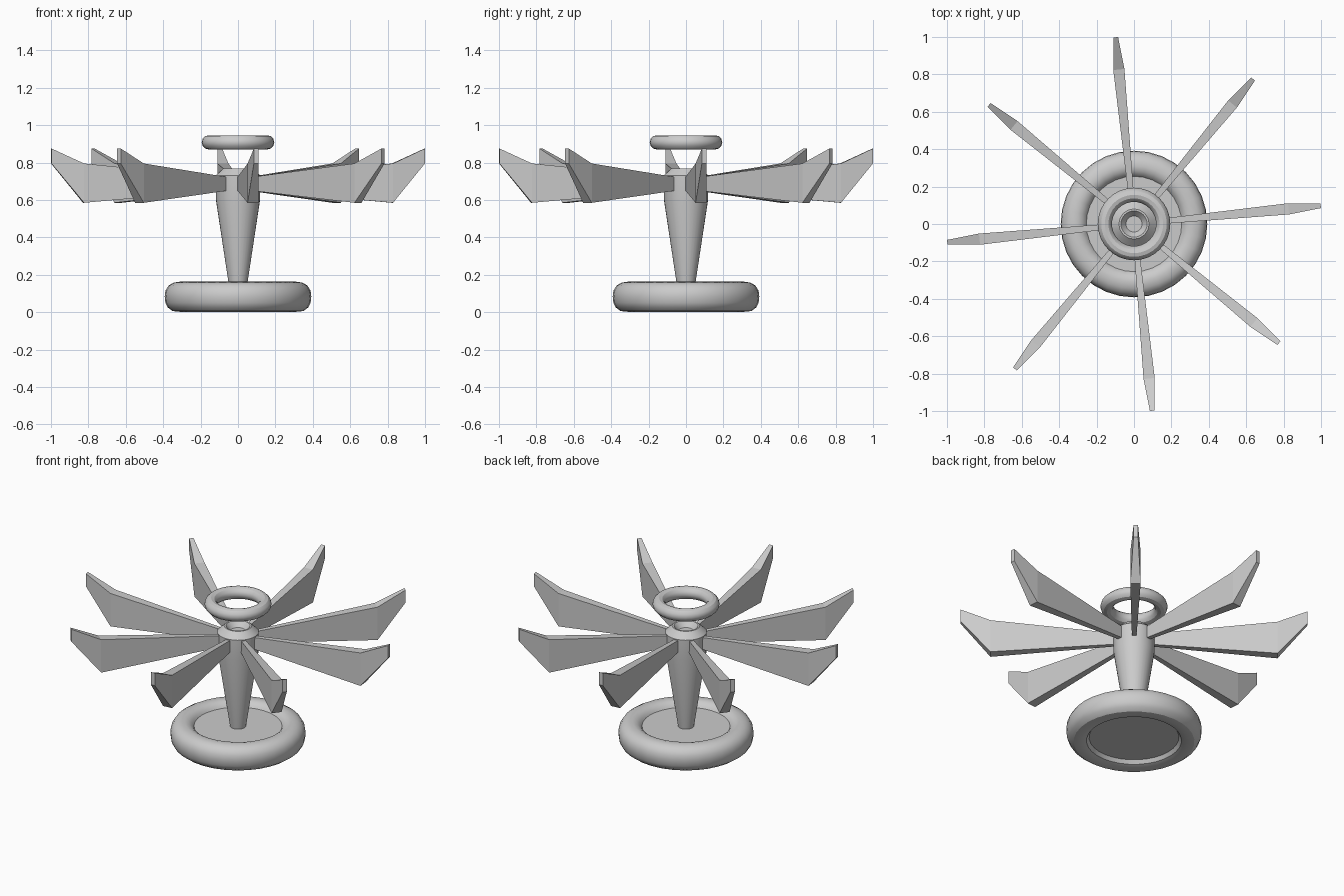
import bpy, bmesh, math
from math import cos, sin, pi, radians

if "Cube" in bpy.data.objects:
    bpy.data.objects.remove(bpy.data.objects["Cube"])


def make_object(name, verts, faces, smooth=True):
    mesh = bpy.data.meshes.new(name)
    mesh.from_pydata(verts, [], faces)
    bm = bmesh.new()
    bm.from_mesh(mesh)
    bmesh.ops.remove_doubles(bm, verts=bm.verts, dist=1e-5)
    bmesh.ops.recalc_face_normals(bm, faces=bm.faces)
    bm.to_mesh(mesh)
    bm.free()
    obj = bpy.data.objects.new(name, mesh)
    bpy.context.collection.objects.link(obj)
    if smooth:
        bpy.ops.object.select_all(action='DESELECT')
        obj.select_set(True)
        bpy.context.view_layer.objects.active = obj
        bpy.ops.object.shade_smooth_by_angle(angle=radians(30))
    return obj


def lathe(name, profile, sides=32, closed=False):
    """Spin an (r, z) profile round z; open profiles get flat end caps."""
    n = len(profile)
    verts = [(r * cos(2 * pi * s / sides), r * sin(2 * pi * s / sides), z)
             for s in range(sides) for r, z in profile]
    faces = []
    for s in range(sides):
        a, b = s * n, (s + 1) % sides * n
        for i in range(n if closed else n - 1):
            j = (i + 1) % n
            faces.append((a + i, b + i, b + j, a + j))
    if not closed:
        faces.append([s * n for s in range(sides)])
        faces.append([s * n + n - 1 for s in range(sides)])
    return make_object(name, verts, faces)


# Rounded base with a recessed plate above and below
lathe("base", [(0.26, 0.035), (0.275, 0.013), (0.31, 0.002), (0.35, 0.006),
               (0.375, 0.025), (0.388, 0.05), (0.392, 0.085), (0.388, 0.115),
               (0.372, 0.142), (0.345, 0.158), (0.31, 0.163), (0.285, 0.157),
               (0.265, 0.143), (0.255, 0.128)])

# Tapered stem with hub and hollow funnel top
lathe("stem_hub", [(0.045, 0.12), (0.118, 0.6), (0.12, 0.73), (0.08, 0.768),
                   (0.07, 0.768), (0.043, 0.735)])

# Floating ring above the hub
lathe("top_ring", [(0.156 + 0.038 * cos(2 * pi * i / 12),
                    0.908 + 0.038 * sin(2 * pi * i / 12)) for i in range(12)],
      closed=True)

# Blades: side outline as (radius, height, half thickness)
outline = [(0.10, 0.65, 0.013), (0.83, 0.585, 0.030), (1.003, 0.795, 0.013),
           (1.003, 0.875, 0.013), (0.83, 0.795, 0.030), (0.10, 0.722, 0.013)]
for k in range(8):
    a = radians(5.6 + 45 * k)
    verts = [(r * cos(a) - s * t * sin(a), r * sin(a) + s * t * cos(a), z)
             for s in (-1, 1) for r, z, t in outline]
    faces = [(0, 1, 4, 5), (1, 2, 3, 4), (6, 11, 10, 7), (7, 10, 9, 8)]
    faces += [(i, (i + 1) % 6, (i + 1) % 6 + 6, i + 6) for i in range(6)]
    make_object(f"blade_{k + 1}", verts, faces, smooth=False)
